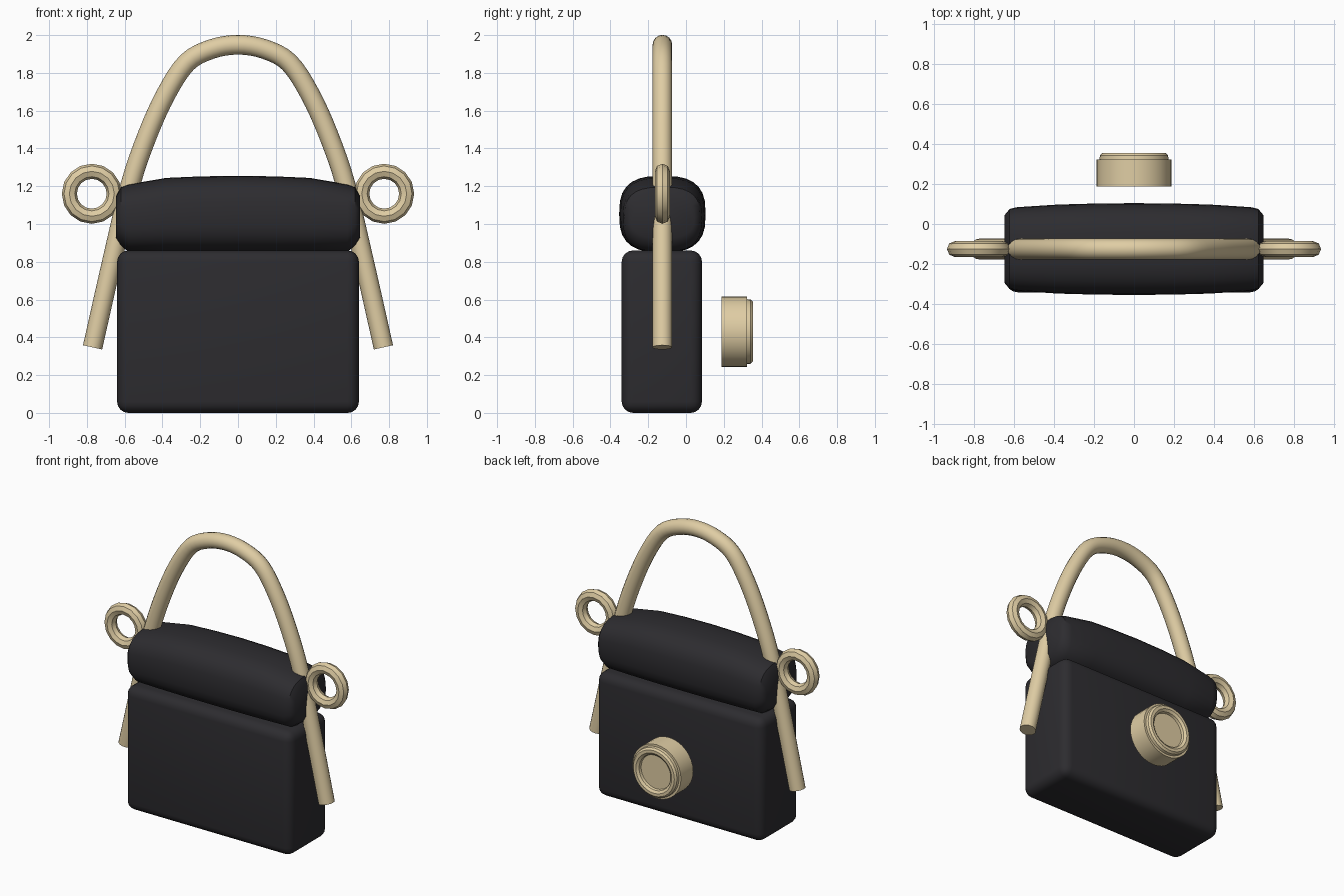
import bpy, bmesh, math
from mathutils import Vector, Matrix

if "Cube" in bpy.data.objects:
    bpy.data.objects.remove(bpy.data.objects["Cube"])

YC = -0.125  # depth centre of the bag


def material(name, rgb):
    m = bpy.data.materials.new(name)
    m.diffuse_color = (*rgb, 1)
    m.use_nodes = True
    m.node_tree.nodes["Principled BSDF"].inputs["Base Color"].default_value = m.diffuse_color
    return m


DARK = material("dark_leather", (0.026, 0.025, 0.029))
TAN = material("pale_brass", (0.74, 0.61, 0.37))


def finish(name, bm, mat, angle=35):
    bmesh.ops.recalc_face_normals(bm, faces=bm.faces)
    me = bpy.data.meshes.new(name)
    bm.to_mesh(me)
    bm.free()
    ob = bpy.data.objects.new(name, me)
    bpy.context.collection.objects.link(ob)
    me.materials.append(mat)
    bpy.ops.object.select_all(action='DESELECT')
    ob.select_set(True)
    bpy.context.view_layer.objects.active = ob
    bpy.ops.object.shade_smooth_by_angle(angle=math.radians(angle))
    return ob


def loft(bm, rings, closed=False):
    rows = [[bm.verts.new(p) for p in r] for r in rings]
    n = len(rows[0])
    pairs = list(zip(rows, rows[1:])) + ([(rows[-1], rows[0])] if closed else [])
    for a, b in pairs:
        for i in range(n):
            j = (i + 1) % n
            bm.faces.new((a[i], a[j], b[j], b[i]))
    if not closed:
        bm.faces.new(rows[0])
        bm.faces.new(rows[-1])


# Body: rounded box
bm = bmesh.new()
bmesh.ops.create_cube(bm, size=1, matrix=Matrix.Translation((0, YC - 0.003, 0.43))
                      @ Matrix.Diagonal((1.28, 0.425, 0.86, 1)))
bmesh.ops.bevel(bm, geom=bm.edges[:], offset=0.06, segments=4, profile=0.5, affect='EDGES')
finish("bag_body", bm, DARK)

# Flap: padded roll, superellipse sections lofted along x
def flap_section(x, ry, bottom, top, n=28):
    pts = []
    for i in range(n):
        a = 2 * math.pi * i / n
        c, s = math.cos(a), math.sin(a)
        y = math.copysign(abs(c) ** 0.72, c) * ry
        z = math.copysign(abs(s) ** 0.72, s) * (top - bottom) / 2
        pts.append((x, YC + y, (top + bottom) / 2 + z))
    return pts

half = [(0.0, 0.229, 0.850, 1.255), (0.2, 0.227, 0.850, 1.252), (0.38, 0.222, 0.851, 1.244),
        (0.58, 0.209, 0.853, 1.210), (0.62, 0.200, 0.885, 1.195), (0.645, 0.170, 0.925, 1.150)]
stations = [(-x, *r) for x, *r in reversed(half[1:])] + half
bm = bmesh.new()
loft(bm, [flap_section(*s) for s in stations])
finish("bag_flap", bm, DARK, 40)

# Handle: tube swept along a smoothed arch
arch = [(0.77, 0.347), (0.67, 0.79), (0.572, 1.2), (0.48, 1.47), (0.38, 1.69),
        (0.27, 1.855), (0.14, 1.926), (0, 1.949)]
arch = [(-x, z) for x, z in arch[:-1]] + arch[::-1]
pts = [Vector((x, YC, z)) for x, z in arch]
ext = [2 * pts[0] - pts[1]] + pts + [2 * pts[-1] - pts[-2]]
path = []
for k in range(1, len(ext) - 2):
    a, b, c, d = ext[k - 1:k + 3]
    for i in range(4):
        t = i / 4
        path.append(0.5 * (2 * b + (c - a) * t + (2 * a - 5 * b + 4 * c - d) * t * t
                           + (3 * b - a - 3 * c + d) * t ** 3))
path.append(pts[-1])
rings = []
for i, p in enumerate(path):
    tan = (path[min(i + 1, len(path) - 1)] - path[max(i - 1, 0)]).normalized()
    side = Vector((0, 1, 0))
    nor = side.cross(tan)
    rings.append([p + 0.052 * (math.cos(a) * side + math.sin(a) * nor)
                  for a in (2 * math.pi * j / 16 for j in range(16))])
bm = bmesh.new()
loft(bm, rings)
finish("bag_handle", bm, TAN)

# Side rings: low-poly tori standing in the xz plane
def torus(name, cx, cz, major, minor, n=16, m=8):
    rings = []
    for i in range(n):
        a = 2 * math.pi * i / n
        ring = []
        for j in range(m):
            b = 2 * math.pi * j / m
            r = major + minor * math.cos(b)
            ring.append((cx + r * math.cos(a), YC + minor * math.sin(b), cz + r * math.sin(a)))
        rings.append(ring)
    bm = bmesh.new()
    loft(bm, rings, closed=True)
    finish(name, bm, TAN, 30)

for name, sx in (("ring_left", -1), ("ring_right", 1)):
    torus(name, sx * 0.774, 1.16, 0.119, 0.04)

# Clasp button: turned disc with raised rim and recessed face
profile = [(0.187, 0.187), (0.187, 0.322), (0.172, 0.322), (0.170, 0.342), (0.158, 0.354),
           (0.138, 0.354), (0.122, 0.342), (0.118, 0.325)]
bm = bmesh.new()
loft(bm, [[(r * math.cos(2 * math.pi * i / 32), y, 0.43 + r * math.sin(2 * math.pi * i / 32))
           for i in range(32)] for r, y in profile])
finish("clasp_button", bm, TAN, 30)
